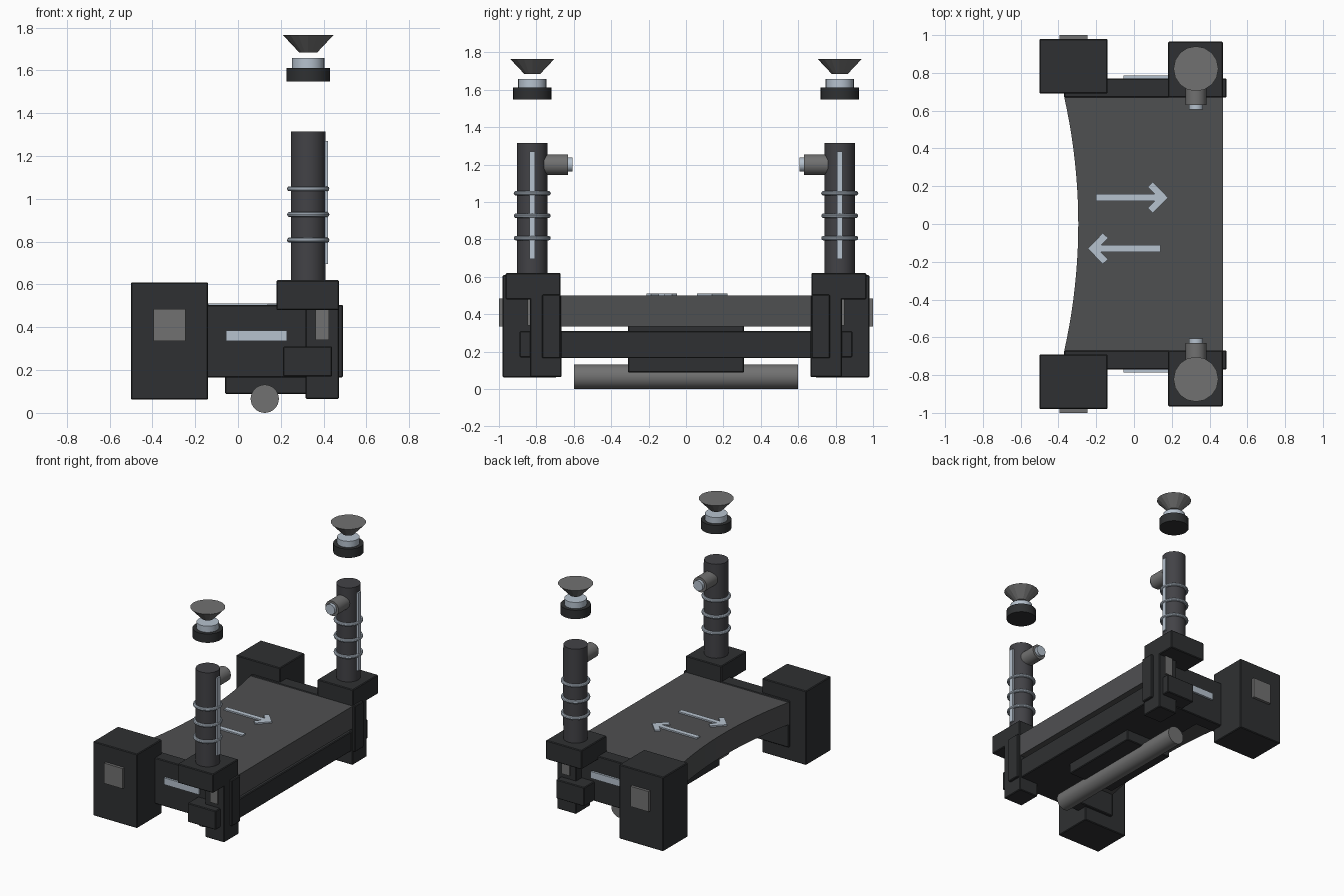
import bpy, bmesh, math

if "Cube" in bpy.data.objects:
    bpy.data.objects.remove(bpy.data.objects["Cube"])


def material(name, rgb):
    m = bpy.data.materials.new(name)
    m.diffuse_color = (*rgb, 1)
    m.use_nodes = True
    m.node_tree.nodes["Principled BSDF"].inputs["Base Color"].default_value = m.diffuse_color
    return m


DARK = material("dark", (0.028, 0.030, 0.032))
DECK = material("deck", (0.078, 0.080, 0.083))
POST = material("post", (0.055, 0.055, 0.062))
GREY = material("grey", (0.165, 0.165, 0.165))
LIGHT = material("light", (0.47, 0.54, 0.62))


def finish(ob, name, mat, smooth=False):
    ob.name = name
    ob.data.materials.append(mat)
    if smooth:
        bpy.context.view_layer.objects.active = ob
        bpy.ops.object.shade_smooth_by_angle(angle=math.radians(35))
    return ob


def box(name, mat, x, y, z, bevel=0.005):
    """Box from min/max pairs on each axis."""
    spans = [sorted(p) for p in (x, y, z)]
    bpy.ops.mesh.primitive_cube_add(size=1, location=[sum(p) / 2 for p in spans])
    ob = bpy.context.object
    ob.scale = [p[1] - p[0] for p in spans]
    bpy.ops.object.transform_apply(location=False, rotation=False, scale=True)
    if bevel:
        mod = ob.modifiers.new("bevel", 'BEVEL')
        mod.width, mod.segments = bevel, 1
    return finish(ob, name, mat)


def cone(name, mat, centre, r1, r2, depth, sides=32, along_y=False, smooth=True):
    rot = (math.pi / 2, 0, 0) if along_y else (0, 0, 0)
    bpy.ops.mesh.primitive_cone_add(vertices=sides, radius1=r1, radius2=r2, depth=depth,
                                    location=centre, rotation=rot)
    return finish(bpy.context.object, name, mat, smooth)


def prism(name, mat, outline, z0, z1):
    """Extrude a flat outline upward."""
    bm = bmesh.new()
    face = bm.faces.new([bm.verts.new((x, y, z0)) for x, y in outline])
    top = bmesh.ops.extrude_face_region(bm, geom=[face])["geom"]
    bmesh.ops.translate(bm, vec=(0, 0, z1 - z0),
                        verts=[v for v in top if isinstance(v, bmesh.types.BMVert)])
    bmesh.ops.recalc_face_normals(bm, faces=bm.faces)
    mesh = bpy.data.meshes.new(name)
    bm.to_mesh(mesh)
    bm.free()
    ob = bpy.data.objects.new(name, mesh)
    bpy.context.collection.objects.link(ob)
    return finish(ob, name, mat)


# Deck with a concave left edge
N = 20
curve = [(-0.295 - 0.075 * t * t, 0.675 * t) for t in (1 - 2 * i / N for i in range(N + 1))]
prism("deck", DECK, curve + [(0.47, -0.675), (0.47, 0.675)], 0.335, 0.50)

# Chassis, centre block and roller below the deck
box("chassis", DARK, (0.0, 0.46), (-0.68, 0.68), (0.165, 0.31))
box("centre_block", DARK, (-0.06, 0.32), (-0.31, 0.31), (0.088, 0.34))
cone("roller", GREY, (0.125, 0, 0.066), 0.066, 0.066, 1.2, along_y=True)

# Direction arrows on the deck
for name, y, d, tail in (("arrow_right", 0.14, 1, -0.20), ("arrow_left", -0.13, -1, -0.14)):
    tip = 0.18 if d > 0 else 0.245
    half = [(tip, 0), (tip - 0.08, 0.082), (tip - 0.108, 0.056), (tip - 0.07, 0.018), (tail, 0.018)]
    pts = half + [(x, -v) for x, v in reversed(half[1:])]
    prism(name, LIGHT, [(d * x, y + v) for x, v in pts], 0.498, 0.51)

for s, side in ((-1, "front"), (1, "back")):
    def part(name, mat, x, y, z, bevel=0.005):
        return box(f"{side}_{name}", mat, x, (s * y[0], s * y[1]), z, bevel)

    # Side rail, cabinet and their inlays
    part("rail", DARK, (-0.37, 0.49), (0.67, 0.77), (0.165, 0.505))
    part("rail_strip", LIGHT, (-0.055, 0.23), (0.76, 0.785), (0.335, 0.385), 0)
    part("cabinet", DARK, (-0.50, -0.14), (0.69, 0.98), (0.062, 0.61))
    part("cabinet_plate", GREY, (-0.395, -0.245), (0.97, 1.0), (0.335, 0.485), 0)

    # Leg, cap and clamp carrying the post
    part("leg", DARK, (0.315, 0.472), (0.665, 0.835), (0.065, 0.50))
    part("leg_plate", GREY, (0.362, 0.425), (0.82, 0.847), (0.34, 0.485), 0)
    part("clamp", DARK, (0.21, 0.44), (0.76, 0.89), (0.17, 0.31))
    part("cap", DARK, (0.18, 0.472), (0.67, 0.965), (0.48, 0.62))

    # Post with rings, strip and inward nozzle
    px, py = 0.328, s * 0.822
    cone(f"{side}_post", POST, (px, py, 0.963), 0.081, 0.081, 0.705)
    for i, z in enumerate((0.807, 0.927, 1.047)):
        bpy.ops.mesh.primitive_torus_add(location=(px, py, z), major_radius=0.087, minor_radius=0.012,
                                         major_segments=40, minor_segments=10)
        finish(bpy.context.object, f"{side}_ring_{i + 1}", LIGHT, True)
    part("post_strip", LIGHT, (0.395, 0.42), (0.806, 0.838), (0.695, 1.27), 0)
    cone(f"{side}_nozzle", GREY, (px, s * 0.695, 1.2), 0.055, 0.055, 0.13, 24, True)
    cone(f"{side}_nozzle_lens", LIGHT, (px, s * 0.625, 1.2), 0.038, 0.038, 0.035, 24, True)

    # Floating head above the post
    cone(f"{side}_head_base", DARK, (px, py, 1.58), 0.102, 0.102, 0.065)
    cone(f"{side}_head_band", LIGHT, (px, py, 1.634), 0.075, 0.075, 0.048)
    cone(f"{side}_head_funnel", GREY, (px, py, 1.725), 0.042, 0.119, 0.082, 16, smooth=False)
